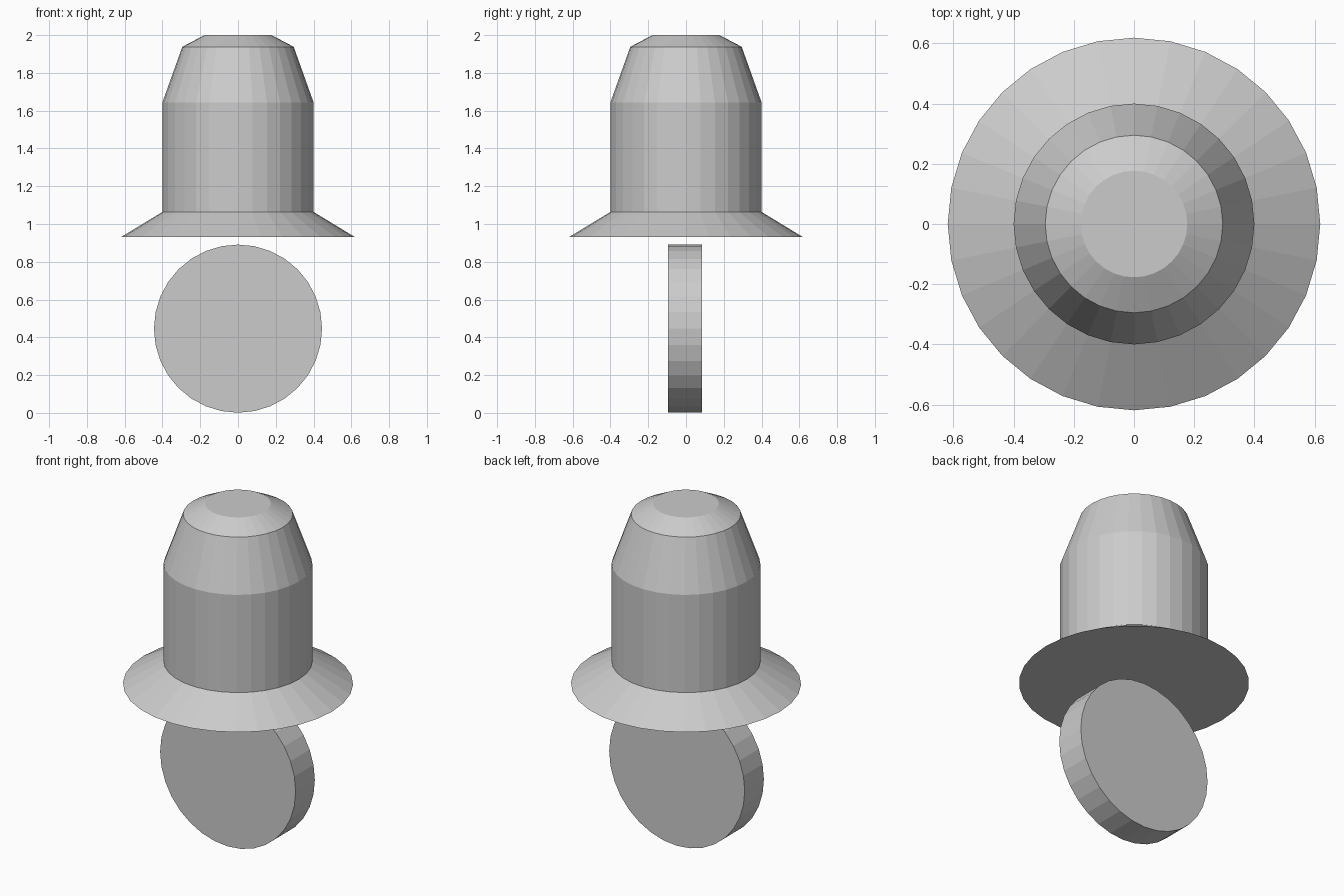
import bpy, bmesh
from math import cos, sin, tau, pi
from mathutils import Matrix

if "Cube" in bpy.data.objects:
    bpy.data.objects.remove(bpy.data.objects["Cube"])

SIDES = 32


def lathe(name, profile, matrix=Matrix()):
    """Closed flat-faced solid turned about z from (radius, height) points."""
    bm = bmesh.new()
    rings = [[bm.verts.new((r * cos(tau * i / SIDES), r * sin(tau * i / SIDES), z))
              for i in range(SIDES)] for r, z in profile]
    for a, b in zip(rings, rings[1:]):
        for i in range(SIDES):
            j = (i + 1) % SIDES
            bm.faces.new((a[i], a[j], b[j], b[i]))
    bm.faces.new(rings[0][::-1])
    bm.faces.new(rings[-1])
    bm.transform(matrix)
    bmesh.ops.recalc_face_normals(bm, faces=bm.faces)
    mesh = bpy.data.meshes.new(name)
    bm.to_mesh(mesh)
    bm.free()
    obj = bpy.data.objects.new(name, mesh)
    bpy.context.collection.objects.link(obj)
    return obj


# Housing: flared brim, straight barrel, tapered shoulder and bevelled cap
lathe("flared_housing", [(0.619, 0.931), (0.40, 1.064), (0.40, 1.644),
                         (0.295, 1.938), (0.177, 2.0)])

# Upright wheel below the brim, its axis running front to back
lathe("wheel", [(0.445, -0.09), (0.445, 0.09)],
      Matrix.Translation((0, -0.005, 0.446)) @ Matrix.Rotation(pi / 2, 4, 'X'))
